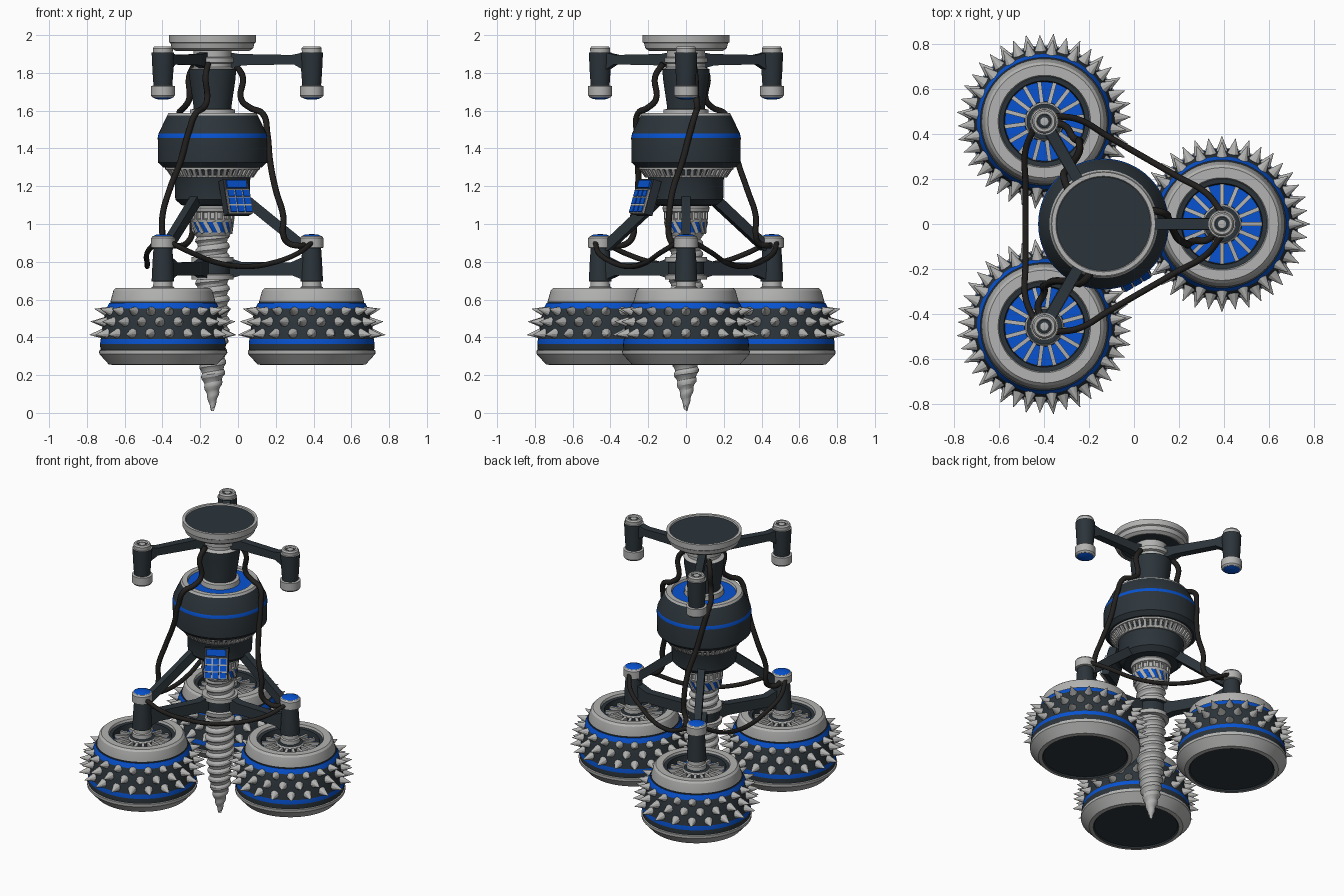
import bpy, bmesh, math
from mathutils import Matrix, Vector

if "Cube" in bpy.data.objects:
    bpy.data.objects.remove(bpy.data.objects["Cube"])

AXIS = Vector((-0.135, 0, 0))
REACH = 0.525
NAMES = ("left", "back_right", "front_right")
GREY, DARK, BLUE, BLACK = range(4)


def material(name, rgb):
    m = bpy.data.materials.new(name)
    m.use_nodes = True
    m.diffuse_color = (*rgb, 1)
    m.node_tree.nodes["Principled BSDF"].inputs["Base Color"].default_value = (*rgb, 1)
    return m


MATS = [material("light_grey_metal", (0.45, 0.45, 0.445)),
        material("dark_slate", (0.025, 0.035, 0.043)),
        material("bright_blue", (0.002, 0.085, 0.64)),
        material("black_rubber", (0.016, 0.015, 0.014))]
built = []


def arm_matrix(k, out=0.0):
    """Frame of arm k: local x points outward from the main axis."""
    return (Matrix.Translation(AXIS) @ Matrix.Rotation(math.tau * k / 3, 4, "Z")
            @ Matrix.Translation((out, 0, 0)))


def finish(name, bm, matrix=None):
    bmesh.ops.recalc_face_normals(bm, faces=bm.faces[:])
    mesh = bpy.data.meshes.new(name)
    bm.to_mesh(mesh)
    bm.free()
    for m in MATS:
        mesh.materials.append(m)
    return place(name, mesh, matrix or arm_matrix(0))


def place(name, data, matrix):
    ob = bpy.data.objects.new(name, data)
    ob.matrix_world = matrix
    bpy.context.collection.objects.link(ob)
    built.append(ob)
    return ob


def three(ob, name, out=0.0):
    """Repeat an object on all three arms."""
    ob.name = NAMES[0] + "_" + name
    for k in (1, 2):
        place(NAMES[k] + "_" + name, ob.data, arm_matrix(k, out))


def lathe(name, profile, matrix=None, segs=48):
    """Revolve (radius, z, colour of the band that follows)."""
    bm = bmesh.new()
    rings = [[bm.verts.new((r * math.cos(math.tau * i / segs), r * math.sin(math.tau * i / segs), z))
              for i in range(segs)] for r, z, _ in profile]
    for a, b, p in zip(rings, rings[1:], profile):
        for i in range(segs):
            j = (i + 1) % segs
            bm.faces.new((a[i], a[j], b[j], b[i])).material_index = p[2]
    bmesh.ops.remove_doubles(bm, verts=bm.verts[:], dist=1e-5)
    return finish(name, bm, matrix)


def add_box(bm, size, matrix, mat):
    r = bmesh.ops.create_cube(bm, size=1, matrix=matrix @ Matrix.Diagonal((*size, 1)))
    for f in {f for v in r["verts"] for f in v.link_faces}:
        f.material_index = mat


def box_ring(name, n, size, radius, z, mat, pitch=0.0, lean=0.0, matrix=None):
    bm = bmesh.new()
    for i in range(n):
        m = (Matrix.Rotation(math.tau * i / n, 4, "Z") @ Matrix.Translation((radius, 0, z))
             @ Matrix.Rotation(pitch, 4, "Y") @ Matrix.Rotation(lean, 4, "X"))
        add_box(bm, size, m, mat)
    return finish(name, bm, matrix)


def prism(name, outline, width, mat):
    """Extrude an outline in the outward/up plane across the arm."""
    bm = bmesh.new()
    face = bm.faces.new([bm.verts.new((u, -width / 2, z)) for u, z in outline])
    ext = bmesh.ops.extrude_face_region(bm, geom=[face])
    bmesh.ops.translate(bm, vec=(0, width, 0),
                        verts=[g for g in ext["geom"] if isinstance(g, bmesh.types.BMVert)])
    for f in bm.faces:
        f.material_index = mat
    return finish(name, bm)


def cable(name, points, radius):
    cu = bpy.data.curves.new(name, "CURVE")
    cu.dimensions = "3D"
    cu.bevel_depth, cu.bevel_resolution, cu.resolution_u = radius, 2, 6
    cu.use_fill_caps = True
    s = cu.splines.new("BEZIER")
    s.bezier_points.add(len(points) - 1)
    for bp, p in zip(s.bezier_points, points):
        bp.co = p
        bp.handle_left_type = bp.handle_right_type = "AUTO"
    cu.materials.append(MATS[BLACK])
    return place(name, cu, arm_matrix(0))


# Central body: top plate, neck, bulging housing and lower drum
lathe("top_plate", [(0, 1.992, DARK), (.208, 1.992, GREY), (.212, 2.0, GREY), (.23, 2.0, GREY), (.23, 1.962, GREY),
                    (.222, 1.957, GREY), (.215, 1.93, GREY), (.195, 1.916, GREY), (.185, 1.916, DARK),
                    (.18, 1.93, DARK), (0, 1.93, DARK)], segs=64)
lathe("neck", [(.10, 1.935, GREY), (.10, 1.885, GREY), (.115, 1.88, GREY), (.115, 1.855, GREY), (.10, 1.85, GREY),
               (.10, 1.83, GREY), (.125, 1.82, DARK), (.122, 1.77, DARK), (.10, 1.62, DARK), (.10, 1.61, GREY),
               (.118, 1.605, GREY), (.122, 1.575, GREY)])
lathe("main_housing", [(0, 1.575, BLUE), (.195, 1.575, GREY), (.2, 1.588, GREY), (.232, 1.588, GREY),
                       (.24, 1.575, DARK), (.286, 1.478, BLUE), (.29, 1.456, DARK), (.288, 1.325, DARK),
                       (.262, 1.30, DARK), (.215, 1.295, DARK), (.205, 1.25, DARK), (.2, 1.24, DARK),
                       (.197, 1.13, DARK), (.165, 1.10, DARK), (.12, 1.095, GREY), (.125, 1.085, GREY),
                       (.12, 1.065, GREY), (.105, 1.06, GREY), (.105, 1.03, GREY), (.115, 1.025, GREY),
                       (.11, 1.01, BLUE), (.1, .955, GREY), (.092, .94, GREY), (.08, .925, GREY), (0, .925, GREY)],
      segs=64)
lathe("gear_rim", [(.2, 1.302, GREY), (.252, 1.302, GREY), (.25, 1.288, GREY), (.2, 1.285, GREY)])
lathe("gear_rim_base", [(.2, 1.26, GREY), (.218, 1.258, GREY), (.212, 1.245, GREY), (.19, 1.245, GREY)])
box_ring("gear_teeth", 44, (.014, .018, .055), .226, 1.272, GREY, pitch=0.6)
box_ring("collar_teeth", 18, (.014, .014, .04), .109, 1.045, GREY)
box_ring("collar_slashes", 14, (.012, .02, .07), .104, .983, GREY, pitch=0.15, lean=0.5)

# Drill screw: helical strip tapering to a point
bm = bmesh.new()
PITCH, SEGS, TURNS = 0.056, 28, 17
RIDGE = (1.0, .97, .84, .87)
rows = []
for k in range(TURNS * 4 + 1):
    row = []
    for i in range(SEGS + 1):
        z = 0.01 + PITCH * (k / 4 + i / SEGS - .5)
        z = min(max(z, 0.01), .95)
        r = min(.005 + .30 * z, .045 + .105 * z, .092) * RIDGE[k % 4]
        a = math.tau * i / SEGS
        row.append(bm.verts.new((r * math.cos(a), r * math.sin(a), z)))
    rows.append(row)
for a, b in zip(rows, rows[1:]):
    for i in range(SEGS):
        bm.faces.new((a[i], a[i + 1], b[i + 1], b[i])).material_index = GREY
bmesh.ops.remove_doubles(bm, verts=bm.verts[:], dist=1e-5)
finish("drill_screw", bm)

# Hub around the screw carrying the lower arms
lathe("lower_hub", [(.08, .825, GREY), (.11, .825, GREY), (.112, .80, DARK), (.095, .795, DARK),
                    (.095, .735, GREY), (.112, .73, GREY), (.11, .705, GREY), (.08, .705, GREY)])

# Wheel with tyre bands, recessed face and flat underside
wheel_m = arm_matrix(0, REACH)
three(lathe("wheel", [(.05, .635, DARK), (.078, .635, GREY), (.086, .625, DARK), (.088, .60, BLUE),
                      (.175, .60, DARK), (.18, .642, DARK), (.2, .645, GREY), (.205, .66, GREY), (.25, .66, GREY),
                      (.262, .648, GREY), (.278, .59, DARK), (.278, .583, DARK), (.284, .582, BLUE),
                      (.299, .552, DARK), (.318, .48, DARK), (.329, .392, BLUE), (.333, .365, DARK),
                      (.331, .333, GREY), (.338, .33, GREY), (.337, .312, GREY), (.287, .257, GREY),
                      (.262, .253, DARK), (.255, .262, DARK), (0, .262, DARK)], wheel_m, 64), "wheel", REACH)
three(box_ring("spokes", 16, (.10, .018, .028), .130, .608, GREY, pitch=0.12, matrix=wheel_m), "spokes", REACH)

# Three staggered rows of spikes on each tyre
bm = bmesh.new()
for row, (z, r, tilt) in enumerate(((.535, .293, .22), (.480, .311, .05), (.420, .318, -.1))):
    for i in range(20):
        m = (Matrix.Rotation(math.tau * (i + row % 2 / 2) / 20, 4, "Z") @ Matrix.Translation((r, 0, z))
             @ Matrix.Rotation(math.pi / 2 - tilt, 4, "Y") @ Matrix.Translation((0, 0, .033)))
        bmesh.ops.create_cone(bm, cap_ends=False, segments=10, radius1=.031, radius2=.001, depth=.078, matrix=m)
three(finish("spikes", bm, wheel_m), "spikes", REACH)

# Posts: the upper ones are the lower ones turned upside down
POST = [(0, .64, GREY), (.062, .64, GREY), (.06, .665, GREY), (.052, .67, GREY), (.05, .695, GREY), (.06, .697, DARK),
        (.055, .80, DARK), (.05, .872, GREY), (.063, .875, GREY), (.063, .925, GREY), (.055, .935, GREY),
        (.051, .936, BLUE), (.035, .944, BLUE), (0, .947, BLUE)]
three(lathe("lower_post", POST, wheel_m, 32), "lower_post", REACH)
upper = [(r, 2.605 - z, m) for r, z, m in POST[5:]]
upper = [(0, 1.934, GREY), (.018, 1.934, DARK), (.03, 1.93, GREY), (.034, 1.94, GREY), (.046, 1.94, GREY),
         (.053, 1.93, GREY), (.052, 1.909, GREY)] + upper
three(lathe("upper_post", upper, wheel_m, 32), "upper_post", REACH)

# Arms and diagonal braces
three(prism("upper_arm", [(.08, 1.91), (.14, 1.9), (.42, 1.895), (.49, 1.91), (.49, 1.81), (.43, 1.845),
                          (.16, 1.84), (.08, 1.82)], .048, DARK), "upper_arm")
three(prism("lower_arm", [(.09, .82), (.15, .80), (.41, .795), (.49, .83), (.49, .70), (.42, .728),
                          (.15, .728), (.09, .71)], .055, DARK), "lower_arm")
three(prism("brace", [(.16, 1.16), (.2, 1.145), (.50, .90), (.50, .86), (.465, .86), (.16, 1.105)],
            .045, DARK), "brace")

# Hanging cables down each side, and sagging cables from post to post
three(cable("side_cable", [(.115, .04, 1.85), (.16, .05, 1.78), (.152, .055, 1.66), (.2, .06, 1.615),
                           (.265, .05, 1.585), (.29, .02, 1.48), (.305, -.02, 1.33), (.335, -.07, 1.18),
                           (.375, -.09, 1.04), (.375, -.09, .94), (.40, -.075, .90), (.46, -.07, .885),
                           (.50, -.03, .89)], .0165), "side_cable")
ends = [Matrix.Rotation(math.tau * k / 3, 3, "Z") @ Vector((REACH, s * .05, .90)) for k, s in ((0, 1), (1, -1))]
span = [ends[0].lerp(ends[1], t) + Vector((0, 0, -.125 * (1 - (2 * t - 1) ** 2)))
        + Vector((.5, .87, 0)) * .04 * min(1, 9 * t, 9 - 9 * t) for t in (0, .12, .3, .5, .7, .88, 1)]
three(cable("span_cable", span, .014), "span_cable")

# Tilted keypad on the lower drum
bm = bmesh.new()
pad = Matrix.Translation((.245, 0, 1.14)) @ Matrix.Rotation(-.3, 4, "Y")
add_box(bm, (.05, .15, .19), pad, DARK)
add_box(bm, (.02, .142, .132), pad @ Matrix.Translation((.026, 0, -.03)), GREY)
add_box(bm, (.022, .12, .042), pad @ Matrix.Translation((.024, 0, .066)), BLUE)
for i in (-1, 0, 1):
    for j in (-1, 0, 1):
        add_box(bm, (.018, .038, .035), pad @ Matrix.Translation((.032, i * .046, -.03 + j * .043)), BLUE)
add_box(bm, (.09, .08, .06), Matrix.Translation((.2, 0, 1.17)), DARK)
finish("keypad", bm, Matrix.Translation(AXIS) @ Matrix.Rotation(-math.pi / 3, 4, "Z"))

# Smooth shading with sharp edges kept
bpy.ops.object.select_all(action="DESELECT")
for ob in built:
    if ob.type == "MESH":
        ob.select_set(True)
        bpy.context.view_layer.objects.active = ob
bpy.ops.object.shade_smooth_by_angle(angle=math.radians(25))
